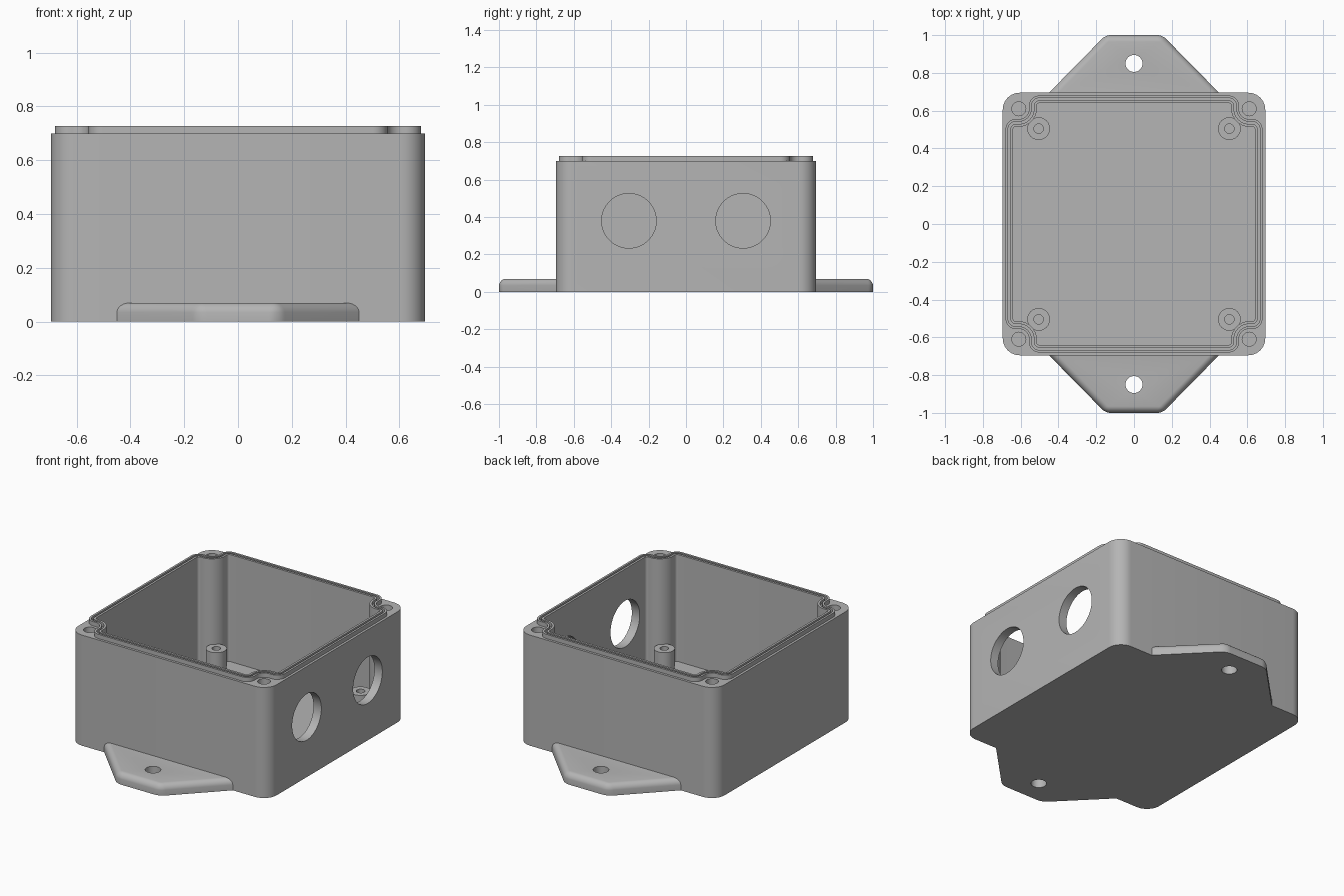
import bpy, bmesh
from math import pi, cos, sin, sqrt, atan2

if "Cube" in bpy.data.objects:
    bpy.data.objects.remove(bpy.data.objects["Cube"])

grey = bpy.data.materials.new("box grey")
grey.use_nodes = True
COLOUR = (0.46, 0.46, 0.46, 1)
grey.diffuse_color = COLOUR
grey.node_tree.nodes["Principled BSDF"].inputs["Base Color"].default_value = COLOUR

HALF, WALL_TOP, LIP_TOP, FLOOR = 0.695, 0.70, 0.727, 0.05
SCREW, POST = 0.61, 0.505


def finish(name, bm):
    bmesh.ops.recalc_face_normals(bm, faces=bm.faces)
    mesh = bpy.data.meshes.new(name)
    bm.to_mesh(mesh)
    bm.free()
    mesh.materials.append(grey)
    obj = bpy.data.objects.new(name, mesh)
    bpy.context.collection.objects.link(obj)
    return obj


def prism(name, outer, z0, z1, inner=None):
    """Extruded outline; a matching inner outline makes it a ring."""
    bm = bmesh.new()
    loops = [[[bm.verts.new((x, y, z)) for x, y in path] for z in (z0, z1)]
             for path in ([outer, inner] if inner else [outer])]
    n = len(outer)
    for low, high in loops:
        for i in range(n):
            j = (i + 1) % n
            bm.faces.new((low[i], low[j], high[j], high[i]))
    if inner:
        for a, b in zip(loops[0], loops[1]):
            for i in range(n):
                j = (i + 1) % n
                bm.faces.new((a[i], a[j], b[j], b[i]))
    else:
        for cap in loops[0]:
            bm.faces.new(cap)
    return finish(name, bm)


def arc(cx, cy, r, a0, a1, steps):
    return [(cx + r * cos(a0 + (a1 - a0) * i / steps),
             cy + r * sin(a0 + (a1 - a0) * i / steps)) for i in range(steps + 1)]


def four_corners(path):
    """Repeat the path of one corner around all four."""
    points = []
    for _ in range(4):
        points += path
        path = [(-y, x) for x, y in path]
    return points


def circle(cx, cy, r, n=40):
    return arc(cx, cy, r, 0, 2 * pi, n)[:-1]


def rim_outline(inset):
    """Square outline that curves inwards around each corner screw."""
    d, r, notch = 0.68 - inset, 0.055 - inset, 0.055 + inset
    high = d - r
    low = SCREW - sqrt((r + notch) ** 2 - (high - SCREW) ** 2)
    turn = atan2(SCREW - low, high - SCREW)  # where the two arcs meet
    a = pi / 2 - turn
    first = arc(high, low, r, 0, pi / 2 + a, 10)
    hollow = arc(SCREW, SCREW, notch, 1.5 * pi + a, pi - a, 10)
    last = arc(low, high, r, -a, pi / 2, 10)
    return four_corners(first + hollow[1:-1] + last)


def combine(obj, tool, operation):
    mod = obj.modifiers.new(operation.lower(), "BOOLEAN")
    mod.operation, mod.object, mod.solver = operation, tool, "EXACT"
    with bpy.context.temp_override(object=obj, active_object=obj):
        bpy.ops.object.modifier_apply(modifier=mod.name)
    bpy.data.objects.remove(tool)


def smooth(obj):
    bpy.ops.object.select_all(action="DESELECT")
    obj.select_set(True)
    bpy.context.view_layer.objects.active = obj
    bpy.ops.object.shade_smooth_by_angle(angle=0.52)


# Box shell with raised rim, cavity and seal groove
r = 0.09
box = prism("box_shell", four_corners(arc(HALF - r, HALF - r, r, 0, pi / 2, 10)), 0, WALL_TOP)
combine(box, prism("rim", rim_outline(0), WALL_TOP - 0.1, LIP_TOP), "UNION")
combine(box, prism("cavity", rim_outline(0.04), FLOOR, 1), "DIFFERENCE")
combine(box, prism("groove", rim_outline(0.013), LIP_TOP - 0.02, 1, rim_outline(0.026)), "DIFFERENCE")

# Lid screw holes in the corners
for sx in (-1, 1):
    for sy in (-1, 1):
        combine(box, prism("screw_hole", circle(sx * SCREW, sy * SCREW, 0.037), 0.3, 1), "DIFFERENCE")

# Two cable openings through the left wall
for y in (-0.305, 0.305):
    cutter = prism("cable_hole", circle(0, 0, 0.146, 56), -0.15, 0.15)
    cutter.rotation_euler.y = pi / 2
    cutter.location = (HALF, y, 0.38)
    bpy.context.view_layer.update()
    combine(box, cutter, "DIFFERENCE")
smooth(box)

# Board standoffs on the floor
for side, sx in (("right", -1), ("left", 1)):
    for end, sy in (("front", -1), ("back", 1)):
        x, y = sx * POST, sy * POST
        post = prism(f"standoff_{end}_{side}", circle(x, y, 0.06), FLOOR - 0.01, 0.185)
        combine(post, prism("bore", circle(x, y, 0.025), FLOOR + 0.02, 1), "DIFFERENCE")
        smooth(post)

# Mounting tabs with rounded upper edges
for end, s in (("front", -1), ("back", 1)):
    root = HALF - 0.005
    outline = [(0.455, root), (0.15, 1), (-0.15, 1), (-0.455, root)]
    tab = prism(f"mounting_tab_{end}", [(x, s * y) for x, y in outline], 0, 0.07)
    bm = bmesh.new()
    bm.from_mesh(tab.data)
    edges = []
    for e in bm.edges:
        a, b = (v.co for v in e.verts)
        top = min(a.z, b.z) > 0.06
        outer = max(abs(a.y), abs(b.y)) > 0.99
        if outer and (top or a.z != b.z):
            edges.append(e)
    bmesh.ops.bevel(bm, geom=edges, offset=0.035, segments=6, profile=0.5, affect="EDGES")
    bm.to_mesh(tab.data)
    bm.free()
    combine(tab, prism("bolt_hole", circle(0, s * 0.85, 0.045), -1, 1), "DIFFERENCE")
    smooth(tab)
